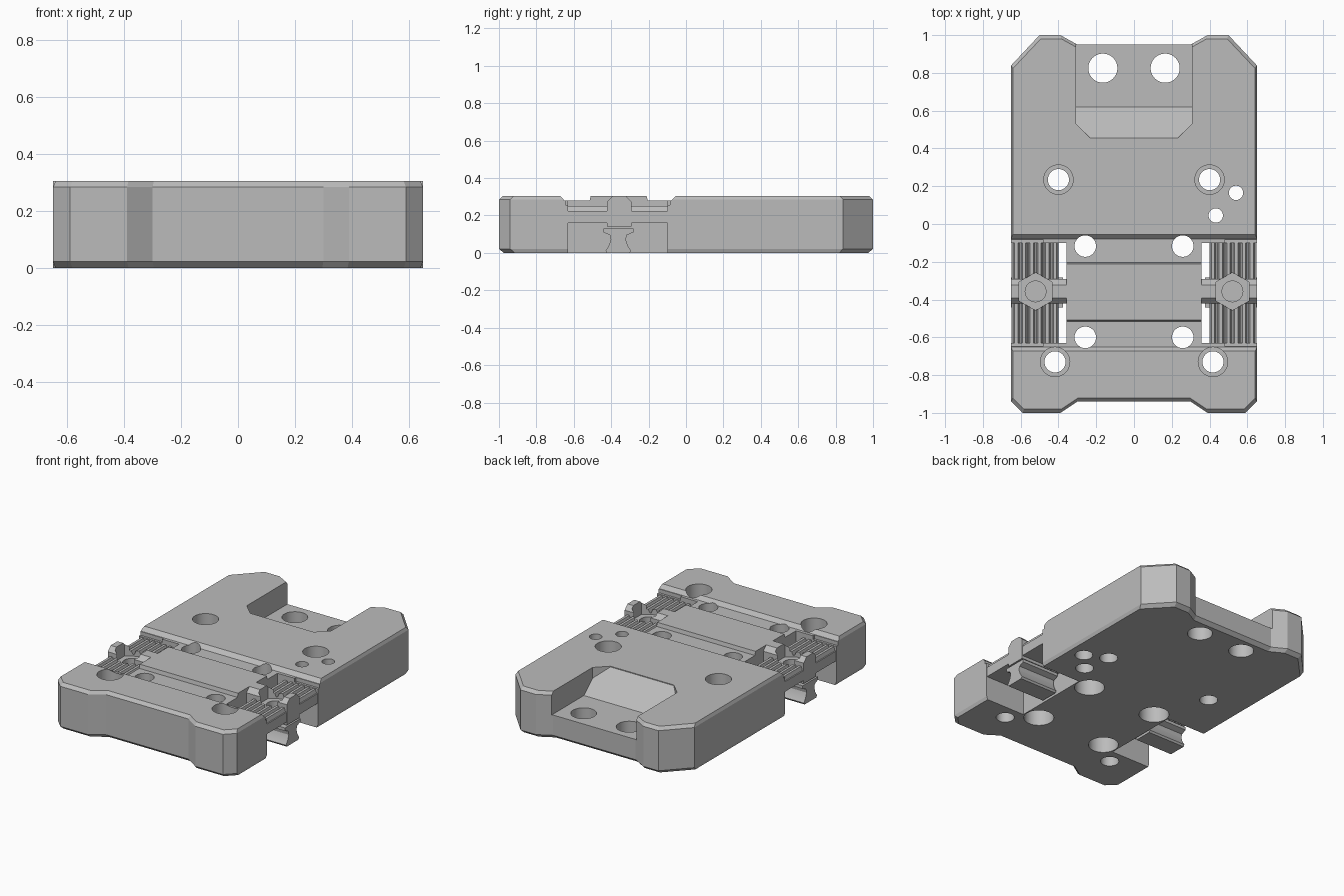
import bpy, bmesh, math
from mathutils import Vector

cube = bpy.data.objects.get("Cube")
if cube:
    bpy.data.objects.remove(cube, do_unlink=True)

grey = bpy.data.materials.new("plain grey")
grey.use_nodes = True
grey.diffuse_color = (0.5, 0.5, 0.5, 1)
grey.node_tree.nodes["Principled BSDF"].inputs["Base Color"].default_value = (0.5, 0.5, 0.5, 1)

TOP = 0.305


def loft(name, rings):
    """Closed solid through rings of equal point count."""
    bm = bmesh.new()
    loops = [[bm.verts.new(p) for p in ring] for ring in rings]
    for low, high in zip(loops, loops[1:]):
        for i in range(len(low)):
            j = (i + 1) % len(low)
            bm.faces.new((low[i], low[j], high[j], high[i]))
    bm.faces.new(loops[0][::-1])
    bm.faces.new(loops[-1])
    bmesh.ops.recalc_face_normals(bm, faces=bm.faces)
    mesh = bpy.data.meshes.new(name)
    bm.to_mesh(mesh)
    bm.free()
    mesh.materials.append(grey)
    obj = bpy.data.objects.new(name, mesh)
    bpy.context.collection.objects.link(obj)
    return obj


def prism(name, pts, start, end, axis):
    """Extrude a 2D profile along x (y,z), y (x,z) or z (x,y)."""
    place = {"x": lambda a, b, t: (t, a, b),
             "y": lambda a, b, t: (a, t, b),
             "z": lambda a, b, t: (a, b, t)}[axis]
    return loft(name, [[place(a, b, t) for a, b in pts] for t in (start, end)])


def box(name, x0, x1, y0, y1, z0, z1):
    return prism(name, [(x0, y0), (x1, y0), (x1, y1), (x0, y1)], z0, z1, "z")


def cylinder(name, x, y, r, z0, z1, sides=40):
    angles = [2 * math.pi * i / sides + math.pi / 2 for i in range(sides)]
    return prism(name, [(x + r * math.cos(a), y + r * math.sin(a)) for a in angles], z0, z1, "z")


def cut(target, *cutters):
    for cutter in cutters:
        cutter.hide_render = True
        mod = target.modifiers.new("cut", "BOOLEAN")
        mod.operation = "DIFFERENCE"
        mod.solver = "EXACT"
        mod.object = cutter
        with bpy.context.temp_override(object=target, active_object=target,
                                       selected_objects=[target]):
            bpy.ops.object.modifier_apply(modifier=mod.name)
    for cutter in cutters:
        bpy.data.objects.remove(cutter, do_unlink=True)


# Chamfered base plate outline
half = [(0.30, -0.94), (0.39, -1), (0.59, -1), (0.65, -0.94),
        (0.65, 0.84), (0.50, 1), (0.39, 1), (0.30, 0.95)]
outline = half + [(-x, y) for x, y in reversed(half)]
levels = [(0, 0.987, 0.975), (0.022, 1, 1), (0.285, 1, 1), (TOP, 0.987, 0.98)]
body = loft("base_plate", [[(x * sx, y * sy, z) for x, y in outline] for z, sx, sy in levels])

# Rear pocket with a clipped ramp
clip = [(-0.307, 0.53), (-0.23, 0.455), (0.23, 0.455), (0.307, 0.53), (0.307, 1.2), (-0.307, 1.2)]
pocket = prism("pocket_cutter", clip, 0.155, 0.4, "z")
ramp = prism("ramp_wedge", [(0.3, 0.1), (0.62, 0.1), (0.62, 0.155), (0.455, 0.3), (0.3, 0.3)],
             -0.5, 0.5, "x")
cut(pocket, ramp)
cut(body, pocket)

# Cross grooves on either side of the raised centre strip
cut(body,
    prism("front_groove", [(-0.69, 0.325), (-0.65, 0.28), (-0.515, 0.28), (-0.505, 0.325)], -1, 1, "x"),
    prism("rear_groove", [(-0.215, 0.325), (-0.205, 0.28), (-0.08, 0.28), (-0.035, 0.325)], -1, 1, "x"))

# Side notches and shallow lips
for s in (1, -1):
    x0, x1 = sorted((0.357 * s, 0.9 * s))
    l0, l1 = sorted((0.48 * s, 0.9 * s))
    cut(body,
        box("notch_cutter", x0, x1, -0.63, -0.10, -0.2, 0.6),
        box("lip_cutter", l0, l1, -0.645, -0.085, 0.255, 0.6))

# Screw holes: plain and stepped
for s in (1, -1):
    cut(body, cylinder("hole", 0.165 * s, 0.825, 0.077, -0.1, 0.5))
    for x, y in ((0.40, 0.235), (0.418, -0.73)):
        cut(body, cylinder("hole", x * s, y, 0.056, -0.1, 0.5),
            cylinder("counterbore", x * s, y, 0.078, 0.2, 0.5))
    for y in (-0.117, -0.60):
        cut(body, cylinder("hole", 0.258 * s, y, 0.057, -0.1, 0.5),
            cylinder("counterbore", 0.258 * s, y, 0.092, -0.1, 0.12))
for x, y in ((0.54, 0.165), (0.433, 0.045)):
    cut(body, cylinder("hole", x, y, 0.038, -0.1, 0.5),
        cylinder("counterbore", x, y, 0.055, -0.1, 0.12))

parts = [body]
MID = -0.357

# Clamp assemblies on both sides
for s, side in ((1, "left"), (-1, "right")):
    # Ribbed bridge with flutes running front to back
    ribs, pitch = 6, 0.041
    profile = [(0.40 * s, 0.16)]
    for i in range(ribs):
        x = 0.40 + i * pitch
        profile += [(x * s, 0.225), ((x + 0.01) * s, 0.25),
                    ((x + 0.027) * s, 0.25), ((x + 0.035) * s, 0.225)]
    profile += [(0.648 * s, 0.225), (0.648 * s, 0.16)]
    bridge = prism(side + "_ribbed_bridge", profile, -0.635, -0.095, "y")

    # Cross bar holding the nut
    bar_shape = [(-0.065, 0.14), (0.065, 0.14), (0.065, 0.275), (0.035, TOP),
                 (-0.035, TOP), (-0.065, 0.275)]
    bar = prism(side + "_cross_bar", [(MID + y, z) for y, z in bar_shape],
                0.352 * s, 0.65 * s, "x")
    for part in (bridge, bar):
        cut(part, cylinder("nut_cutter", 0.521 * s, MID, 0.1, 0.215, 0.5, 6),
            cylinder("bolt_cutter", 0.521 * s, MID, 0.055, 0.05, 0.5))

    # Waisted clamp jaw below the bar
    jaw_half = [(0.06, 0.0), (0.068, 0.012), (0.05, 0.04), (0.04, 0.07),
                (0.045, 0.095), (0.08, 0.11), (0.08, 0.13)]
    jaw_shape = jaw_half + [(-y, z) for y, z in reversed(jaw_half)]
    jaw = prism(side + "_clamp_jaw", [(MID - 0.005 + y, z) for y, z in jaw_shape],
                0.375 * s, 0.65 * s, "x")
    parts += [bridge, bar, jaw]

# Smooth holes, keep crisp edges
bpy.ops.object.select_all(action="DESELECT")
for part in parts:
    part.select_set(True)
bpy.context.view_layer.objects.active = body
bpy.ops.object.shade_smooth_by_angle(angle=math.radians(20))
